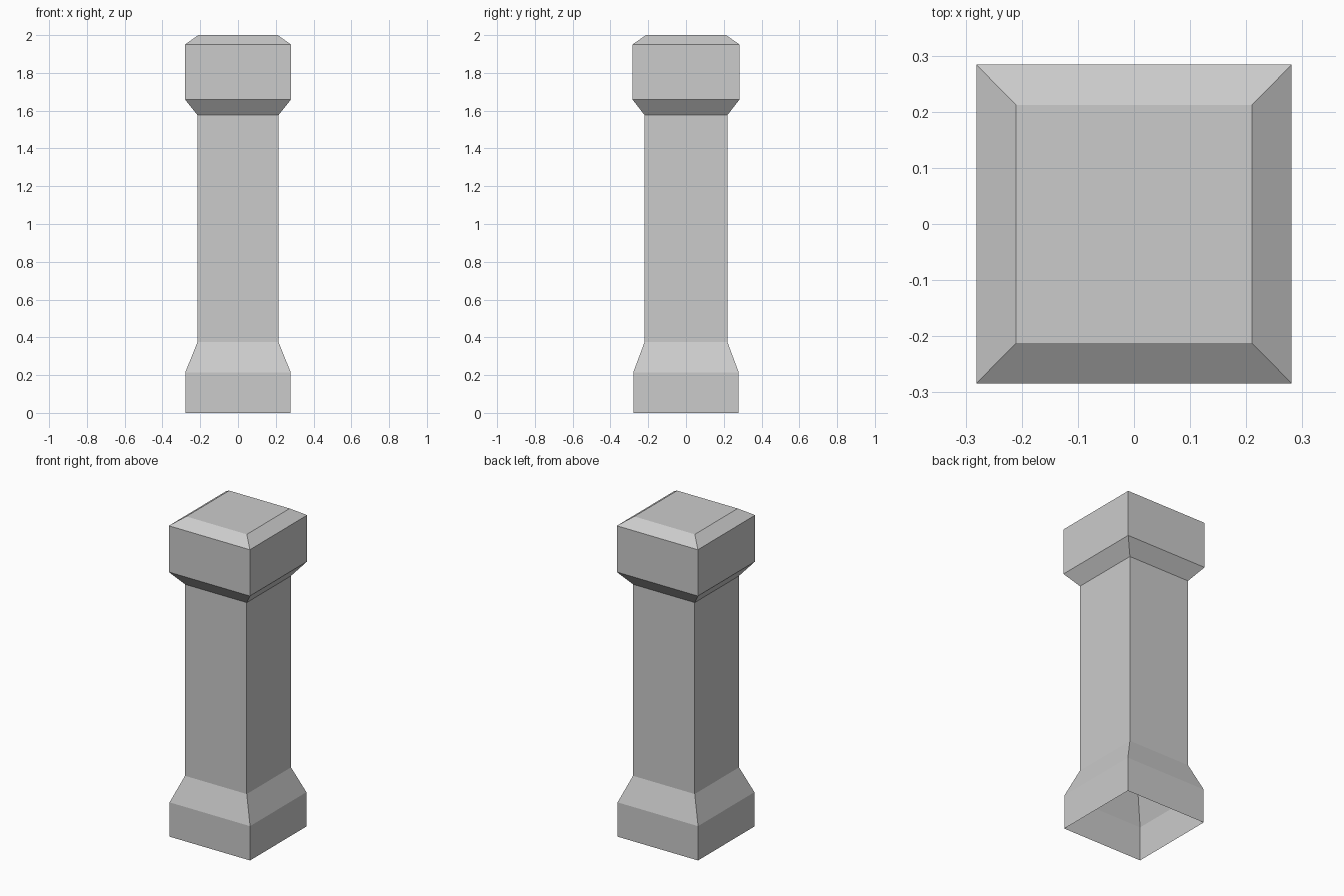
import bpy
import bmesh

cube = bpy.data.objects.get("Cube")
if cube:
    bpy.data.objects.remove(cube, do_unlink=True)

stone = bpy.data.materials.new("grey_stone")
stone.use_nodes = True
GREY = (0.6, 0.6, 0.6, 1)
stone.diffuse_color = GREY
stone.node_tree.nodes["Principled BSDF"].inputs["Base Color"].default_value = GREY


def square_loft(name, rings, close_top=False):
    """Skin rectangular rings (half x, half y, z) into a flat-faced shell, open below."""
    bm = bmesh.new()
    loops = [[bm.verts.new((sx * hx, sy * hy, z))
              for sx, sy in ((-1, -1), (1, -1), (1, 1), (-1, 1))]
             for hx, hy, z in rings]
    for low, high in zip(loops, loops[1:]):
        for i in range(4):
            j = (i + 1) % 4
            bm.faces.new((low[i], low[j], high[j], high[i]))
    if close_top:
        bm.faces.new(loops[-1])
    mesh = bpy.data.meshes.new(name)
    bm.to_mesh(mesh)
    bm.free()
    mesh.materials.append(stone)
    obj = bpy.data.objects.new(name, mesh)
    bpy.context.collection.objects.link(obj)
    return obj


SHAFT = (0.214, 0.219)
BASE = (0.279, 0.279)
CAP = (0.281, 0.284)

# Hollow plinth with a sloping shoulder
square_loft("plinth", [(*BASE, 0), (*BASE, 0.215), (*SHAFT, 0.376)])

# Straight shaft
square_loft("shaft", [(*SHAFT, 0.376), (*SHAFT, 1.576)])

# Capital flaring out of the shaft, with a chamfered top
square_loft("capital", [(*SHAFT, 1.576), (*CAP, 1.66), (*CAP, 1.95),
                        (0.21, 0.212, 2.0)], close_top=True)
